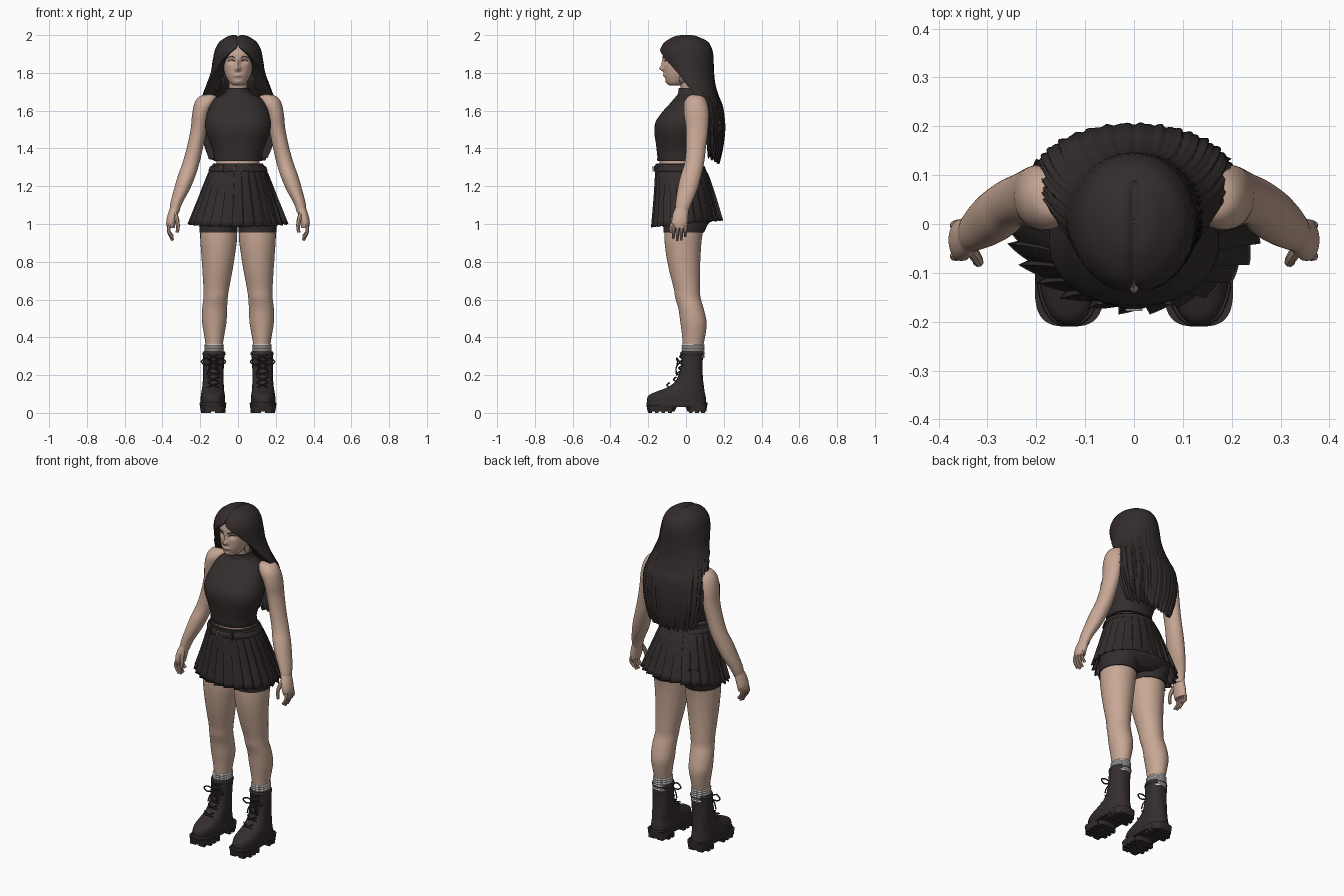
import bpy, bmesh, math
from math import sin, cos, pi, exp


def material(name, rgb):
    m = bpy.data.materials.new(name)
    m.diffuse_color = (*rgb, 1)
    return m


SKIN = material("skin", (0.58, 0.39, 0.30))
DARK = material("charcoal cloth", (0.034, 0.026, 0.026))
HAIR = material("dark hair", (0.033, 0.025, 0.025))
SOCK = material("sock white", (0.72, 0.70, 0.67))
METAL = material("silver", (0.45, 0.43, 0.42))


def link(name, me, mat):
    ob = bpy.data.objects.new(name, me)
    me.materials.append(mat)
    bpy.context.collection.objects.link(ob)
    return ob


def resample(rows, k):
    # smooth Catmull-Rom interpolation through the given rows
    out = []
    for i in range(len(rows) - 1):
        p = [rows[max(0, min(len(rows) - 1, i + j))] for j in (-1, 0, 1, 2)]
        for s in range(k):
            t = s / k
            out.append([0.5 * (2 * b + (c - a) * t + (2 * a - 5 * b + 4 * c - d) * t * t
                               + (3 * b - a - 3 * c + d) * t ** 3) for a, b, c, d in zip(*p)])
    out.append(list(rows[-1]))
    return out


def skin_rings(name, rings, mat, cap="fill"):
    bm = bmesh.new()
    vs = [[bm.verts.new(p) for p in r] for r in rings]
    n = len(rings[0])
    for a, b in zip(vs, vs[1:]):
        for i in range(n):
            j = (i + 1) % n
            bm.faces.new((a[i], a[j], b[j], b[i]))
    for r in (vs[0], vs[-1]):
        if cap == "fill":
            bm.faces.new(r)
        elif cap == "strip":
            for i in range(n // 2 - 1):
                bm.faces.new((r[i], r[i + 1], r[n - 2 - i], r[n - 1 - i]))
    bmesh.ops.recalc_face_normals(bm, faces=bm.faces)
    me = bpy.data.meshes.new(name)
    bm.to_mesh(me)
    bm.free()
    return link(name, me, mat)


def loft(name, rows, mat, n=40, k=5, power=2.0, side=1, bend=None, cap="fill"):
    # rows: (z, y front, y back, half width) or (z, y front, y back, x inner, x outer)
    rows = [r if len(r) == 5 else (*r[:3], -r[3], r[3]) for r in rows]
    rings = []
    for z, yf, yb, xa, xb in resample(rows, k):
        ring = []
        for i in range(n):
            a = 2 * pi * i / n
            c, s = cos(a), sin(a)
            x = (xa + xb) / 2 + (xb - xa) / 2 * math.copysign(abs(c) ** (2 / power), c)
            y = (yf + yb) / 2 + (yb - yf) / 2 * math.copysign(abs(s) ** (2 / power), s)
            p = (x * side, y, z)
            ring.append(bend(*p) if bend else p)
        rings.append(ring)
    return skin_rings(name, rings, mat, cap)


def tube(name, pts, r, mat, taper=1.0, cyclic=False):
    cu = bpy.data.curves.new(name, "CURVE")
    cu.dimensions = "3D"
    cu.bevel_depth, cu.bevel_resolution, cu.use_fill_caps = r, 2, True
    path = pts if cyclic else resample(pts, 4)
    sp = cu.splines.new("POLY")
    sp.points.add(len(path) - 1)
    sp.use_cyclic_u = cyclic
    for i, p in enumerate(path):
        sp.points[i].co = (*p, 1)
        sp.points[i].radius = 1 + (taper - 1) * i / (len(path) - 1)
    ob = bpy.data.objects.new(name, cu)
    me = bpy.data.meshes.new_from_object(ob)
    bpy.data.objects.remove(ob)
    return link(name, me, mat)


def box(name, c, size, mat):
    x, y, z = (v / 2 for v in size)
    rings = [[(c[0] + i * x, c[1] + j * y, c[2] + h * z)
              for i, j in ((-1, -1), (1, -1), (1, 1), (-1, 1))] for h in (-1, 1)]
    return skin_rings(name, rings, mat)


# head, with nose, eye sockets, lips and chin pushed into the front surface
def face(x, y, z):
    if y < 0:
        g = lambda cx, cz, w, h: exp(-((x - cx) / w) ** 2 - ((z - cz) / h) ** 2)
        y -= 0.022 * g(0, 1.822, .013, .013) + 0.012 * g(0, 1.85, .010, .025)
        y += 0.011 * (g(.034, 1.862, .018, .012) + g(-.034, 1.862, .018, .012))
        y -= 0.009 * g(0, 1.787, .022, .009) + 0.006 * g(0, 1.752, .018, .010)
    return x, y, z


head = loft("head", [(1.732, -.085, -.04, .018), (1.745, -.10, 0, .042), (1.78, -.112, .05, .063),
                     (1.82, -.117, .09, .076), (1.86, -.118, .11, .082), (1.90, -.122, .12, .084),
                     (1.94, -.108, .113, .078), (1.97, -.07, .08, .055)], SKIN, n=96, k=9, power=2.2, bend=face)
bpy.context.view_layer.update()
for s in (1, -1):
    for name, zz, r in (("eyebrow", 1.884, .0025), ("eyelash", 1.864, .002)):
        pts = []
        for dx, dz in ((.016, -.003), (.03, .003), (.042, .003), (.054, -.003)):
            hit, loc, _, _ = head.ray_cast((s * dx, -1, zz + dz), (0, 1, 0))
            pts.append(tuple(loc) if hit else (s * dx, -.11, zz + dz))
        tube(name, pts, r, HAIR, .5)
    tube("earring", [(s * (.074 + .006 * cos(a)), -.02 + .016 * cos(a), 1.77 + .024 * sin(a))
                     for a in [2 * pi * i / 20 for i in range(20)]], .002, METAL, cyclic=True)

# hair: a shell open at the face, hanging down the back
# rows: z, y front, y back, half width, opening angle, thickness
hair_rows = [(2.002, -.01, .02, .012, 0, .011), (1.995, -.06, .06, .05, 0, .04), (1.965, -.112, .115, .097, 0, .05),
             (1.93, -.136, .136, .118, .12, .05), (1.90, -.14, .143, .127, .42, .05),
             (1.86, -.132, .146, .134, .72, .055), (1.80, -.11, .148, .144, 1.05, .06),
             (1.74, -.08, .155, .165, 1.25, .07), (1.68, -.04, .172, .186, 1.4, .06), (1.62, -.01, .195, .2, 1.5, .045),
             (1.52, 0, .206, .2, 1.56, .04), (1.42, .02, .198, .182, 1.58, .04), (1.335, .05, .178, .155, 1.6, .03)]
rings = []
for z, yf, yb, hw, gap, t in resample(hair_rows, 6):
    outer, inner = [], []
    gap = max(gap, 0)
    fall = max(0, min(1, (1.9 - z) / .4))
    hem = max(0, (1.6 - z) / .27) ** 2
    for i in range(130):
        a = gap + (2 * pi - 2 * gap) * i / 129
        wave = 1 + fall * (.018 * sin(34 * a + 3 * z) + .014 * sin(57 * a + 1.3)) + .006 * sin(60 * a)
        for lst, q in ((outer, wave), (inner, 1 - t / hw)):
            x = hw * q * sin(a)
            y = (yf + yb) / 2 - (yb - yf) / 2 * q * cos(a)
            part = .009 * exp(-(x / .01) ** 2) if z > 1.9 and y < .08 else 0
            lst.append((x, y, z - part + hem * (.025 * sin(a) ** 2 + .012 * sin(31 * a) + .008 * sin(47 * a))))
    rings.append(outer + inner[::-1])
skin_rings("hair", rings, HAIR, "strip")

# body and sleeveless top
loft("torso", [(1.27, -.14, .065, .12), (1.36, -.14, .06, .115), (1.5, -.13, .08, .14), (1.64, -.05, .095, .125),
               (1.69, -.025, .085, .056), (1.77, -.04, .07, .05)], SKIN)
loft("cropped_top", [(1.337, -.15, .07, .126), (1.38, -.154, .07, .131), (1.43, -.16, .078, .148),
                     (1.49, -.168, .09, .170), (1.54, -.161, .098, .174), (1.59, -.128, .102, .162),
                     (1.63, -.092, .104, .146), (1.665, -.062, .104, .122), (1.69, -.042, .1, .075),
                     (1.717, -.036, .093, .056)], DARK, n=56, power=2.15)
loft("top_hem", [(1.334, -.152, .072, .128), (1.348, -.154, .073, .13)], DARK, n=56, power=2.15)
loft("neck_band", [(1.697, -.042, .097, .064), (1.719, -.038, .095, .058)], DARK)

# shorts
loft("shorts", [(1.29, -.14, .07, .125), (1.2, -.13, .13, .172), (1.1, -.125, .158, .198), (1.03, -.12, .145, .2),
                (.985, -.08, .1, .14)], DARK, power=2.2)

# pleated skirt
PLEATS, PER = 26, 6
rings = []
for j, (z, yf, yb, hw) in enumerate(resample([(1.315, -.158, .08, .132), (1.26, -.163, .115, .16),
                                              (1.15, -.17, .152, .203), (1.0, -.183, .195, .262)], 4)):
    ring = []
    for i in range(PLEATS * PER):
        f = (i % PER) / (PER - 1)
        a = 2 * pi * (i // PER + f * .96) / PLEATS
        q = 1.02 - (.085 * j / 12) * f
        y = (yf + yb) / 2 + (yb - yf) / 2 * q * sin(a)
        ring.append((hw * q * cos(a), y, z + (j / 12) * (.018 * sin(a) + .006 * f)))
    rings.append(ring)
skirt = skin_rings("pleated_skirt", rings, DARK, "none")
mod = skirt.modifiers.new("cloth", "SOLIDIFY")
mod.thickness = .004

# belt with buckle and loops
loft("waistband", [(1.27, -.164, .105, .152), (1.32, -.157, .08, .132)], DARK, n=56)
loft("belt", [(1.278, -.17, .106, .154), (1.285, -.173, .107, .156), (1.302, -.172, .1, .149),
              (1.307, -.168, .096, .145)], DARK, n=56)
tube("buckle", [(x, -.176, z) for x, z in ((-.016, 1.28), (.016, 1.28), (.016, 1.306), (-.016, 1.306))],
     .0025, METAL, cyclic=True)
for s in (1, -1):
    box("belt_loop", (s * .07, -.155, 1.293), (.012, .02, .045), DARK)

# arms, hands, legs, socks and boots, one pass per side
for s in (1, -1):
    loft("arm", [(1.685, .035, .07, .14, .165), (1.675, .01, .095, .115, .205), (1.64, -.01, .113, .12, .23),
                 (1.58, -.01, .12, .15, .243), (1.5, 0, .117, .165, .251), (1.4, 0, .105, .186, .272),
                 (1.32, -.008, .095, .205, .295), (1.25, -.03, .08, .227, .32), (1.18, -.045, .06, .257, .34),
                 (1.11, -.055, .03, .295, .358), (1.06, -.058, .01, .312, .362)], SKIN, side=s)
    loft("palm", [(1.09, -.055, .015, .308, .358), (1.05, -.07, .012, .318, .372), (1.01, -.076, .01, .328, .38),
                  (.98, -.07, .004, .335, .376)], SKIN, n=24, side=s)
    for i, tip in enumerate((.925, .912, .915, .935)):
        y = -.064 + .021 * i
        tube("finger", [(s * .36, y, 1.0), (s * .368, y - .002, .97), (s * .36, y - .003, (tip + .97) / 2),
                        (s * .345, y - .003, tip)], .0105, SKIN, .7)
    tube("thumb", [(s * .335, -.05, 1.06), (s * .322, -.07, 1.02), (s * .318, -.078, .985), (s * .322, -.078, .955)],
         .013, SKIN, .65)

    loft("leg", [(1.1, -.11, .12, .01, .19), (.95, -.115, .088, .004, .2), (.85, -.107, .078, .014, .195),
                 (.75, -.088, .074, .03, .188), (.66, -.065, .074, .047, .183), (.61, -.057, .077, .054, .183),
                 (.55, -.04, .094, .058, .19), (.48, -.03, .109, .061, .19), (.42, -.022, .104, .071, .181),
                 (.36, -.017, .093, .08, .172), (.3, -.017, .09, .08, .172)], SKIN, side=s)
    loft("shorts_leg", [(1.1, -.12, .145, .004, .2), (1.0, -.121, .115, .002, .205), (.955, -.118, .095, .002, .204)],
         DARK, side=s)
    sock = [(.29 + .006 * i, -.021 - .003 * (i % 2), .096 + .003 * (i % 2), .077 - .003 * (i % 2),
             .176 + .003 * (i % 2)) for i in range(13)]
    loft("sock", sock, SOCK, n=32, k=2, side=s)

    boot = [(.04, -.203, .108, .068, .198), (.075, -.206, .106, .068, .198), (.097, -.192, .102, .07, .196),
            (.115, -.15, .098, .073, .193), (.14, -.09, .095, .075, .189), (.18, -.048, .09, .076, .186),
            (.25, -.028, .087, .075, .185), (.318, -.024, .092, .071, .184)]
    loft("boot", boot, DARK, power=2.4, side=s)
    loft("boot_collar", [(.305, -.028, .095, .068, .186), (.315, -.031, .098, .066, .188),
                         (.325, -.027, .094, .069, .185)], DARK, side=s)
    loft("welt", [(.03, -.207, .111, .064, .201), (.05, -.21, .114, .062, .203), (.056, -.207, .111, .064, .201)],
         DARK, power=2.6, side=s)
    loft("front_sole", [(.008, -.203, -.06, .068, .197), (.04, -.21, -.045, .062, .203)], DARK, power=3, side=s)
    loft("heel", [(.008, .008, .108, .072, .19), (.05, -.01, .113, .068, .196)], DARK, power=3.2, side=s)
    for i in range(7):
        y = (-.19, -.155, -.12, -.085, .025, .058, .09)[i]
        w = .028 if i in (0, 6) else .047
        for e in (1, -1):
            box("tread", (s * .132 + e * w, y, .013), (.036, .02, .026), DARK)

    # laces and bow
    for i in range(6):
        z = .135 + .03 * i
        yf = (-.098, -.062, -.042, -.034, -.03, -.028)[i]
        for e in (1, -1):
            tube("lace", [(s * .13 - e * .03, yf + .012, z), (s * .13, yf - .004, z + .012),
                          (s * .13 + e * .03, yf + .01, z + .024)], .004, DARK)
    for e in (1, -1):
        c = s * .13
        tube("bow_loop", [(c, -.034, .27), (c + e * .035, -.05, .29), (c + e * .064, -.045, .272),
                          (c + e * .04, -.045, .255), (c, -.034, .268)], .004, DARK)
        tube("lace_end", [(c, -.034, .268), (c + e * .02, -.052, .24), (c + e * .034, -.05, .2)], .0035, DARK)

# smooth shading with crisp edges
bpy.ops.object.select_all(action="DESELECT")
for ob in bpy.context.scene.objects:
    ob.select_set(True)
    bpy.context.view_layer.objects.active = ob
bpy.ops.object.shade_smooth_by_angle(angle=math.radians(42))
